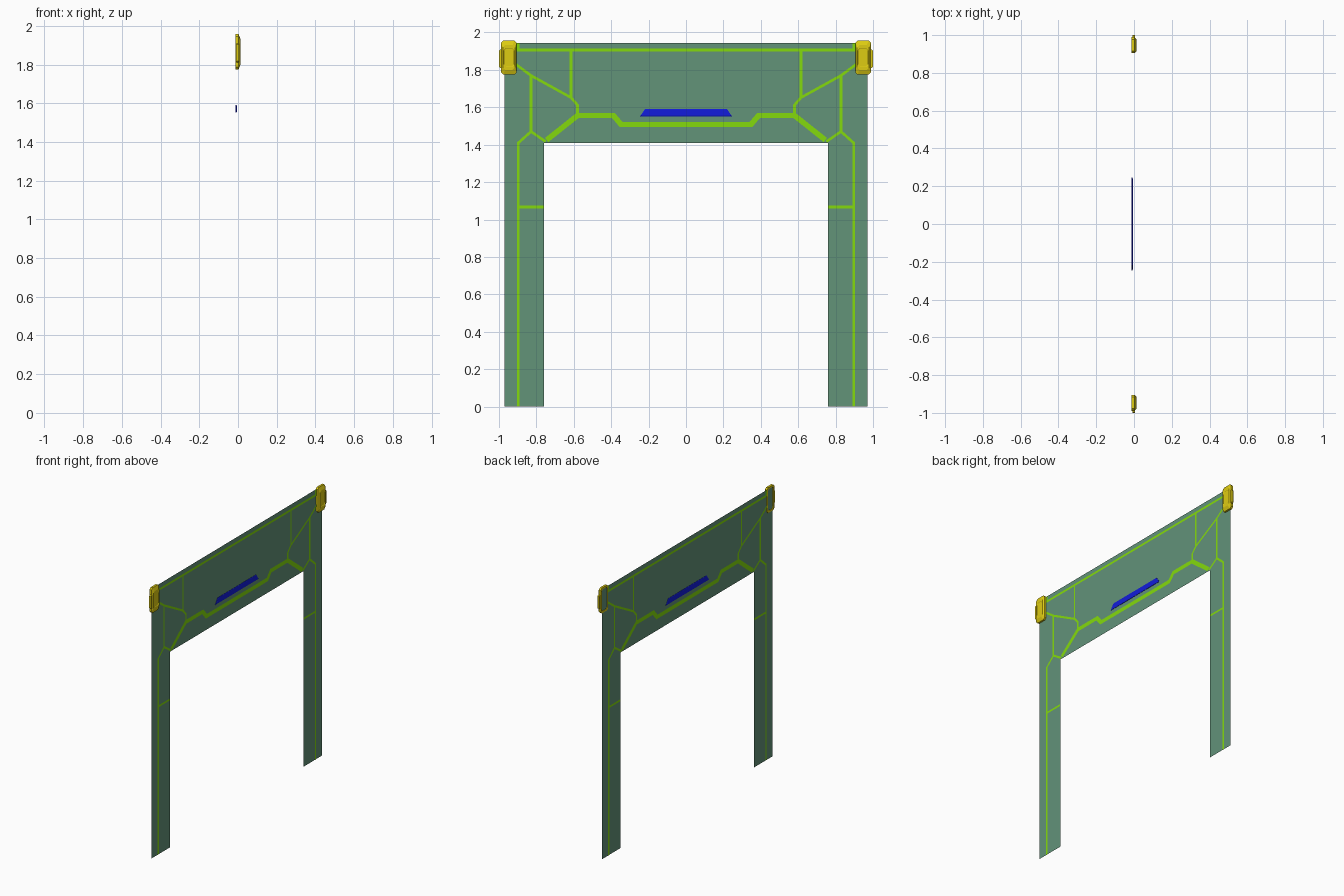
import bpy, bmesh
from mathutils import Vector

if "Cube" in bpy.data.objects:
    bpy.data.objects.remove(bpy.data.objects["Cube"], do_unlink=True)

PANEL_X = -0.01


def material(name, rgb):
    linear = [((c / 255 + 0.055) / 1.055) ** 2.4 if c > 10 else c / 255 / 12.92 for c in rgb]
    mat = bpy.data.materials.new(name)
    mat.use_nodes = True
    mat.diffuse_color = (*linear, 1)
    mat.node_tree.nodes["Principled BSDF"].inputs["Base Color"].default_value = (*linear, 1)
    return mat


GREEN = material("muted_green", (98, 147, 121))
LIME = material("lime", (132, 218, 12))
YELLOW = material("yellow", (222, 204, 18))
BLUE = material("blue", (18, 28, 220))


def finish(name, bm, mat, normals=True):
    if normals:
        bmesh.ops.recalc_face_normals(bm, faces=bm.faces)
    mesh = bpy.data.meshes.new(name)
    bm.to_mesh(mesh)
    bm.free()
    mesh.materials.append(mat)
    obj = bpy.data.objects.new(name, mesh)
    bpy.context.collection.objects.link(obj)
    return obj


def loft(name, rings, mat):
    """Closed solid through a list of (x, outline in y and z) rings."""
    bm = bmesh.new()
    loops = [[bm.verts.new((x, y, z)) for y, z in outline] for x, outline in rings]
    n = len(loops[0])
    for a, b in zip(loops, loops[1:]):
        for i in range(n):
            j = (i + 1) % n
            bm.faces.new((a[i], a[j], b[j], b[i]))
    bm.faces.new(loops[0])
    bm.faces.new(loops[-1])
    return finish(name, bm, mat)


def ribbon(name, paths):
    """Flat mitred strips on both sides of the panel."""
    bm = bmesh.new()
    for width, points in paths:
        pts = [Vector(p) for p in points]
        dirs = [(b - a).normalized() for a, b in zip(pts, pts[1:])]
        sides = []
        for i, p in enumerate(pts):
            d0, d1 = dirs[max(i - 1, 0)], dirs[min(i, len(dirs) - 1)]
            n0, n1 = Vector((-d0.y, d0.x)), Vector((-d1.y, d1.x))
            off = (n0 + n1).normalized()
            off *= width / 2 / off.dot(n0)
            sides.append((p + off, p - off))
        for shift in (0.001, -0.001):
            rows = [[bm.verts.new((PANEL_X + shift, q.x, q.y)) for q in s] for s in sides]
            for a, b in zip(rows, rows[1:]):
                face = bm.faces.new((a[0], a[1], b[1], b[0]))
                face.normal_update()
                if face.normal.x * shift < 0:
                    face.normal_flip()
    return finish(name, bm, LIME, normals=False)


# Thin gate-shaped panel: a beam on two legs
half = [(0.76, 1.41), (0.76, 0), (0.97, 0), (0.97, 1.945)]
outline = half + [(-y, z) for y, z in reversed(half)]
bm = bmesh.new()
face = bm.faces.new([bm.verts.new((PANEL_X, y, z)) for y, z in outline])
face.normal_update()
if face.normal.x < 0:
    face.normal_flip()
finish("gate_panel", bm, GREEN, normals=False)

# Thin seam lines on each half
THIN = 0.014
seams = [
    (THIN, [(0.896, 0), (0.896, 1.41), (0.829, 1.47), (0.829, 1.77), (0.91, 1.83)]),
    (THIN, [(0.896, 1.067), (0.76, 1.067)]),
    (THIN, [(0.829, 1.47), (0.75, 1.417)]),
    (THIN, [(0.829, 1.77), (0.615, 1.652), (0.58, 1.612), (0.58, 1.56)]),
    (THIN, [(0.615, 1.652), (0.615, 1.906)]),
    (THIN, [(0.898, 1.906), (0.898, 1.945)]),
]
for side, sign in (("left", 1), ("right", -1)):
    ribbon(f"seam_lines_{side}", [(w, [(sign * y, z) for y, z in p]) for w, p in seams])

# Top trim line and the wide stepped band under the beam
ribbon("top_line", [(0.016, [(-0.91, 1.906), (0.91, 1.906)])])
step = [(0.745, 1.425), (0.58, 1.556), (0.388, 1.556), (0.347, 1.508)]
ribbon("stepped_band", [(0.029, step + [(-y, z) for y, z in reversed(step)])])


# Blue sign bar, a shallow trapezoid with bevelled faces
def trapezoid(inset):
    low, high = 1.552 + inset, 1.592 - inset
    wide, narrow = 0.246 - 1.5 * inset, 0.218 - inset
    return [(-wide, low), (wide, low), (narrow, high), (-narrow, high)]


loft("sign_bar", [(PANEL_X - 0.004, trapezoid(0.004)), (PANEL_X - 0.002, trapezoid(0)),
                  (PANEL_X + 0.002, trapezoid(0)), (PANEL_X + 0.004, trapezoid(0.004))], BLUE)


# Corner brackets: cut-corner blocks with a recessed face and an outer lug
def octagon(cy, cz, hy, hz, cut):
    return [(cy + sy * (hy - a), cz + sz * (hz - b))
            for sy, sz, a, b in ((1, 1, 0, cut), (1, 1, cut, 0), (-1, 1, cut, 0), (-1, 1, 0, cut),
                                 (-1, -1, 0, cut), (-1, -1, cut, 0), (1, -1, cut, 0), (1, -1, 0, cut))]


for side, sign in (("left", 1), ("right", -1)):
    def ring(x, iy, iz):
        return x, octagon(sign * 0.947, 1.866, 0.042 - iy, 0.091 - iz, 0.012)

    loft(f"corner_bracket_{side}",
         [ring(-0.007, 0.012, 0.014), ring(-0.013, 0.01, 0.012), ring(-0.013, 0, 0),
          ring(0.003, 0, 0), ring(0.013, 0.01, 0.025), ring(0.013, 0.013, 0.04),
          ring(0.011, 0.015, 0.043)], YELLOW)
    lug = octagon(sign * 0.99, 1.86, 0.01, 0.049, 0.006)
    loft(f"bracket_lug_{side}", [(-0.008, lug), (0.006, lug)], YELLOW)
